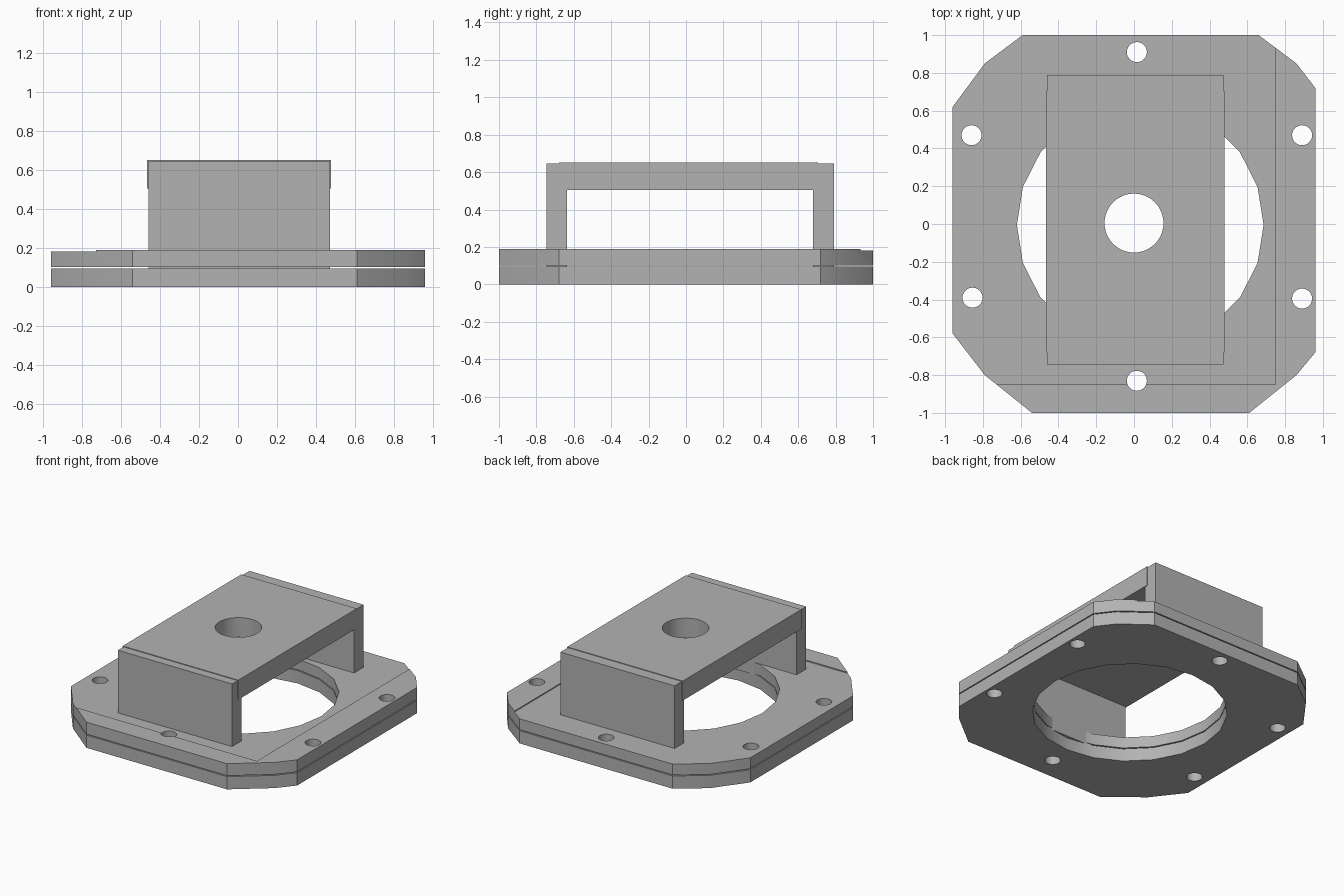
import bpy, bmesh, math

cube = bpy.data.objects.get("Cube")
if cube:
    bpy.data.objects.remove(cube, do_unlink=True)

grey = bpy.data.materials.new("plain grey")
grey.use_nodes = True
grey.diffuse_color = (0.45, 0.45, 0.45, 1)
grey.node_tree.nodes["Principled BSDF"].inputs["Base Color"].default_value = grey.diffuse_color


def prism(name, outline, low, high):
    """Extrude a flat outline from low to high."""
    bm = bmesh.new()
    base = bm.faces.new([bm.verts.new((x, y, low)) for x, y in outline])
    top = bmesh.ops.extrude_face_region(bm, geom=[base])["geom"]
    bmesh.ops.translate(bm, vec=(0, 0, high - low),
                        verts=[v for v in top if isinstance(v, bmesh.types.BMVert)])
    bmesh.ops.recalc_face_normals(bm, faces=bm.faces)
    mesh = bpy.data.meshes.new(name)
    bm.to_mesh(mesh)
    bm.free()
    mesh.materials.append(grey)
    obj = bpy.data.objects.new(name, mesh)
    bpy.context.collection.objects.link(obj)
    return obj


def rect(x0, x1, y0, y1):
    return [(x0, y0), (x1, y0), (x1, y1), (x0, y1)]


def circle(x, y, radius, sides):
    return [(x + radius * math.cos(math.tau * i / sides),
             y + radius * math.sin(math.tau * i / sides)) for i in range(sides)]


def cut(obj, outline, low=-1, high=1):
    """Subtract an extruded outline from the object."""
    cutter = prism("cutter", outline, low, high)
    cutter.hide_render = True
    mod = obj.modifiers.new("cut", 'BOOLEAN')
    mod.operation = 'DIFFERENCE'
    mod.solver = 'EXACT'
    mod.object = cutter
    bpy.context.view_layer.objects.active = obj
    bpy.ops.object.modifier_apply(modifier=mod.name)
    bpy.data.objects.remove(cutter, do_unlink=True)


def smooth(obj):
    bpy.ops.object.select_all(action='DESELECT')
    obj.select_set(True)
    bpy.context.view_layer.objects.active = obj
    bpy.ops.object.shade_smooth_by_angle(angle=math.radians(25))


# Two stacked flange plates with chamfered corners
flange = [(-0.96, 0.62), (-0.79, 0.85), (-0.59, 1), (0.66, 1), (0.86, 0.85), (0.96, 0.72),
          (0.96, -0.68), (0.86, -0.8), (0.61, -1), (-0.54, -1), (-0.79, -0.8), (-0.96, -0.58)]
bolts = [(0.015, 0.91), (0.015, -0.83), (-0.86, 0.47), (0.89, 0.47),
         (-0.855, -0.39), (0.89, -0.395)]
lower = prism("lower_plate", flange, 0, 0.094)
upper = prism("upper_plate", flange, 0.101, 0.19)

# Shallow recess that leaves a raised strip along the front and one side
cut(upper, rect(-2, 0.75, -0.85, 2), 0.182, 1)

# Central opening and bolt holes
for plate in (lower, upper):
    cut(plate, circle(0.033, -0.005, 0.653, 20))
    for x, y in bolts:
        cut(plate, circle(x, y, 0.053, 32))
    smooth(plate)

# Bridge: two legs tied into the lower plate, and a bar with a round hole
for name, y0, y1 in (("front_leg", -0.745, -0.635), ("back_leg", 0.68, 0.79)):
    prism(name, rect(-0.46, 0.473, y0, y1), 0.09, 0.645)
bar = prism("bridge_bar", rect(-0.467, 0.478, -0.68, 0.705), 0.505, 0.65)
cut(bar, circle(0, 0.005, 0.156, 48))
smooth(bar)
